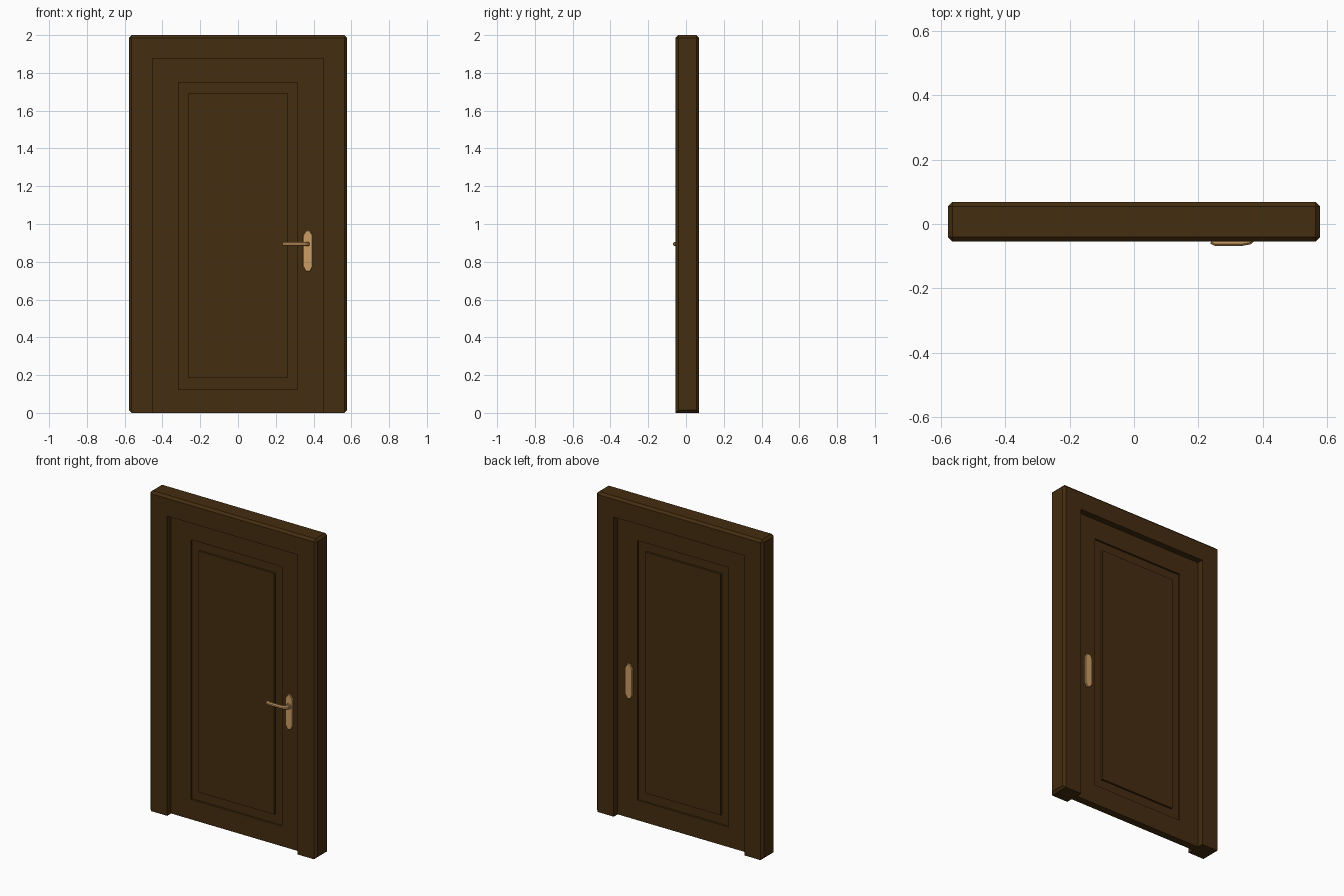
import bpy, bmesh, math
from mathutils import Vector

if "Cube" in bpy.data.objects:
    bpy.data.objects.remove(bpy.data.objects["Cube"])


def material(name, rgb):
    m = bpy.data.materials.new(name)
    m.diffuse_color = (*rgb, 1)
    m.use_nodes = True
    m.node_tree.nodes["Principled BSDF"].inputs["Base Color"].default_value = m.diffuse_color
    return m


WOOD = material("dark_wood", (0.058, 0.026, 0.005))
BRASS = material("pale_brass", (0.61, 0.34, 0.125))

YC = 0.007            # middle of the wall thickness
FRAME_D = 0.062       # half depth of the frame
DOOR_D = 0.023        # half thickness of the door leaf
HANDLE_X, HANDLE_Z = 0.37, 0.894


def finish(bm, name, mat):
    bmesh.ops.recalc_face_normals(bm, faces=bm.faces[:])
    me = bpy.data.meshes.new(name)
    bm.to_mesh(me)
    bm.free()
    me.materials.append(mat)
    ob = bpy.data.objects.new(name, me)
    bpy.context.collection.objects.link(ob)
    return ob


def loop(bm, pts, y):
    return [bm.verts.new((x, y, z)) for x, z in pts]


def bridge(bm, a, b):
    n = len(a)
    for i in range(n):
        bm.faces.new((a[i], a[(i + 1) % n], b[(i + 1) % n], b[i]))


# door frame: upside-down U, outer edges chamfered
W, IW, H, IH = 0.578, 0.452, 2.0, 1.875
outline = [(-W, 0), (-W, H), (W, H), (W, 0), (IW, 0), (IW, IH), (-IW, IH), (-IW, 0)]
bm = bmesh.new()
front = loop(bm, outline, YC - FRAME_D)
back = loop(bm, outline, YC + FRAME_D)
bridge(bm, front, back)
# each face of the U is split into two legs and a head
for v in (front, back):
    bm.faces.new(v)
outer = []
for e in bm.edges:
    a, b = e.verts[0].co, e.verts[1].co
    on_rim = all(abs(abs(c.x) - W) < 1e-5 or abs(c.z - H) < 1e-5 for c in (a, b))
    if on_rim:
        outer.append(e)
bmesh.ops.bevel(bm, geom=outer, offset=0.014, segments=1, affect='EDGES', profile=0.5)
bmesh.ops.triangulate(bm, faces=[f for f in bm.faces if len(f.verts) > 4])
finish(bm, "door_frame", WOOD)

# door leaf: sunk band around a raised panel, on both faces
GROOVE = 0.012
steps = [(IW, 0, IH, 0), (0.315, 0.125, 1.75, 0), (0.315, 0.125, 1.75, GROOVE),
         (0.261, 0.184, 1.693, GROOVE), (0.261, 0.184, 1.693, 0)]
bm = bmesh.new()
rims = []
for s in (-1, 1):
    prev = None
    for hx, z0, z1, sink in steps:
        cur = loop(bm, [(-hx, z0), (hx, z0), (hx, z1), (-hx, z1)], YC + s * (DOOR_D - sink))
        if prev:
            bridge(bm, prev, cur)
        else:
            rims.append(cur)
        prev = cur
    bm.faces.new(prev)
bridge(bm, *rims)
finish(bm, "door_leaf", WOOD)


# handle plates on both faces, with pointed ends and a soft rim
def plate_outline(k):
    hw, tip = 0.025 - k, 0.010 - k * 0.4
    x, z0, z1 = HANDLE_X, 0.748 + k, 0.965 - k
    return [(x - tip, z0), (x + tip, z0), (x + hw, 0.774), (x + hw, 0.939),
            (x + tip, z1), (x - tip, z1), (x - hw, 0.939), (x - hw, 0.774)]


for s, name in ((-1, "front_handle_plate"), (1, "back_handle_plate")):
    bm = bmesh.new()
    y = YC + s * DOOR_D
    rings = [loop(bm, plate_outline(k), y + s * d)
             for k, d in ((0, -0.002), (0, 0.008), (0.003, 0.011))]
    for a, b in zip(rings, rings[1:]):
        bridge(bm, a, b)
    bm.faces.new(rings[0])
    bm.faces.new(rings[-1])
    finish(bm, name, BRASS)

# collar around the lever stem
bm = bmesh.new()
ring = [(HANDLE_X + 0.018 * math.cos(a), HANDLE_Z + 0.018 * math.sin(a))
        for a in (math.pi * (i + 0.5) / 4 for i in range(8))]
a, b = loop(bm, ring, -0.024), loop(bm, ring, -0.034)
bridge(bm, a, b)
bm.faces.new(a)
bm.faces.new(b)
finish(bm, "handle_collar", BRASS)

# lever: tube swept out from the plate, along, and back in at the tip
path = [(HANDLE_X, -0.022), (HANDLE_X, -0.044), (0.358, -0.054), (0.335, -0.058),
        (0.252, -0.058), (0.241, -0.052)]
R, SIDES = 0.0108, 8
bm = bmesh.new()
prev = None
for i, (x, y) in enumerate(path):
    p0, p1 = path[max(i - 1, 0)], path[min(i + 1, len(path) - 1)]
    d = Vector((p1[0] - p0[0], p1[1] - p0[1], 0)).normalized()
    side = Vector((-d.y, d.x, 0))
    cur = []
    for k in range(SIDES):
        t = 2 * math.pi * (k + 0.5) / SIDES
        cur.append(bm.verts.new(Vector((x, y, HANDLE_Z)) + side * R * math.cos(t)
                                + Vector((0, 0, R * math.sin(t)))))
    if prev:
        bridge(bm, prev, cur)
    else:
        bm.faces.new(cur)
    prev = cur
bm.faces.new(prev)
finish(bm, "handle_lever", BRASS)
